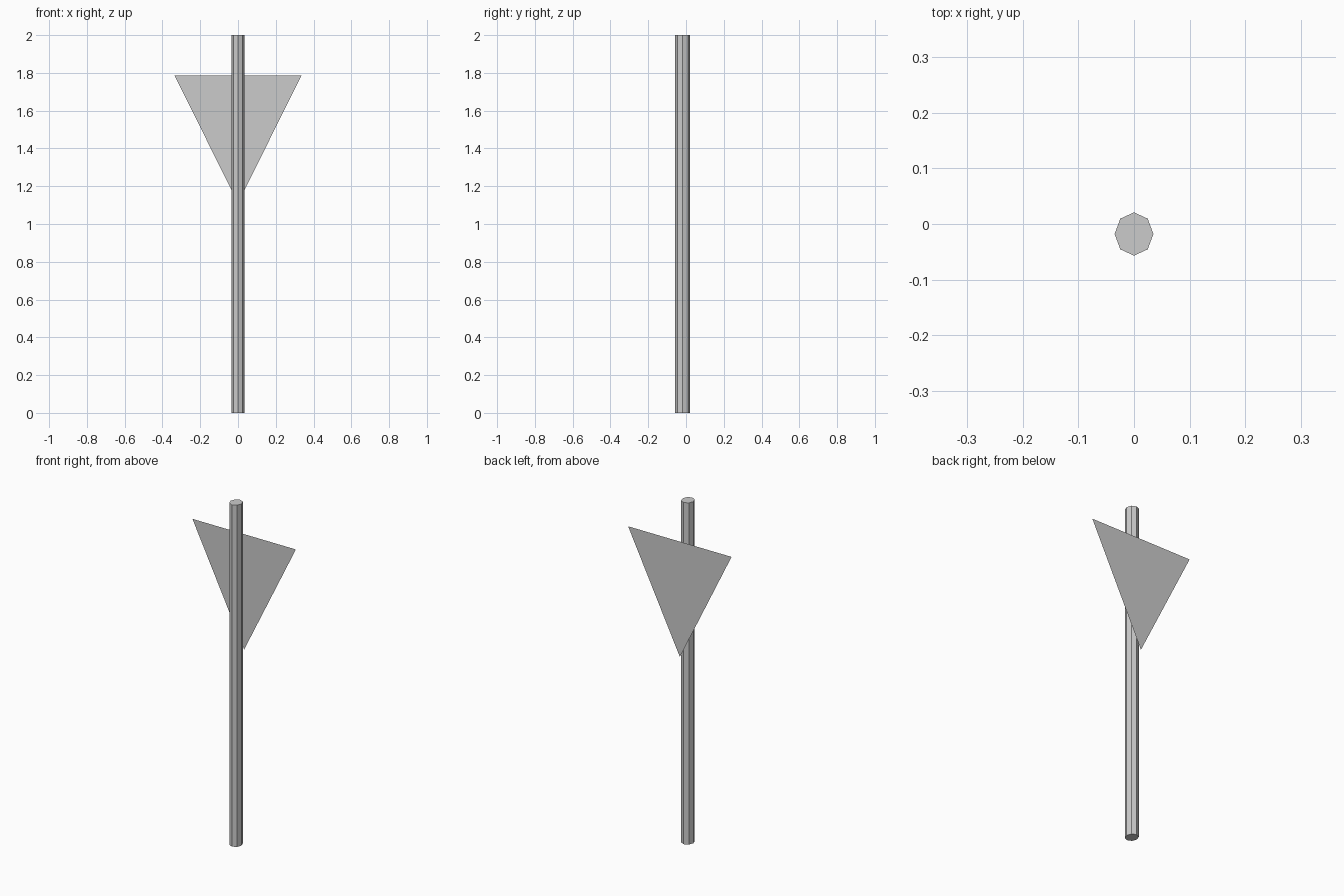
import bpy, bmesh

if "Cube" in bpy.data.objects:
    bpy.data.objects.remove(bpy.data.objects["Cube"])

# Octagonal pole, slightly deeper than wide
bpy.ops.mesh.primitive_cylinder_add(vertices=8, radius=1, depth=2, location=(0, -0.018, 1))
pole = bpy.context.object
pole.name = "pole"
pole.scale = (0.035, 0.039, 1)
bpy.ops.object.transform_apply(location=False, rotation=False, scale=True)

# Flat triangular sign plate standing just behind the pole
bm = bmesh.new()
corners = [(-0.335, 1.785), (0.335, 1.785), (0, 1.11)]
bm.faces.new([bm.verts.new((x, 0.057, z)) for x, z in corners])
# Face the plate backward, away from the pole
bm.normal_update()
for f in bm.faces:
    if f.normal.y < 0:
        f.normal_flip()
mesh = bpy.data.meshes.new("sign_plate")
bm.to_mesh(mesh)
bm.free()
plate = bpy.data.objects.new("sign_plate", mesh)
bpy.context.collection.objects.link(plate)
